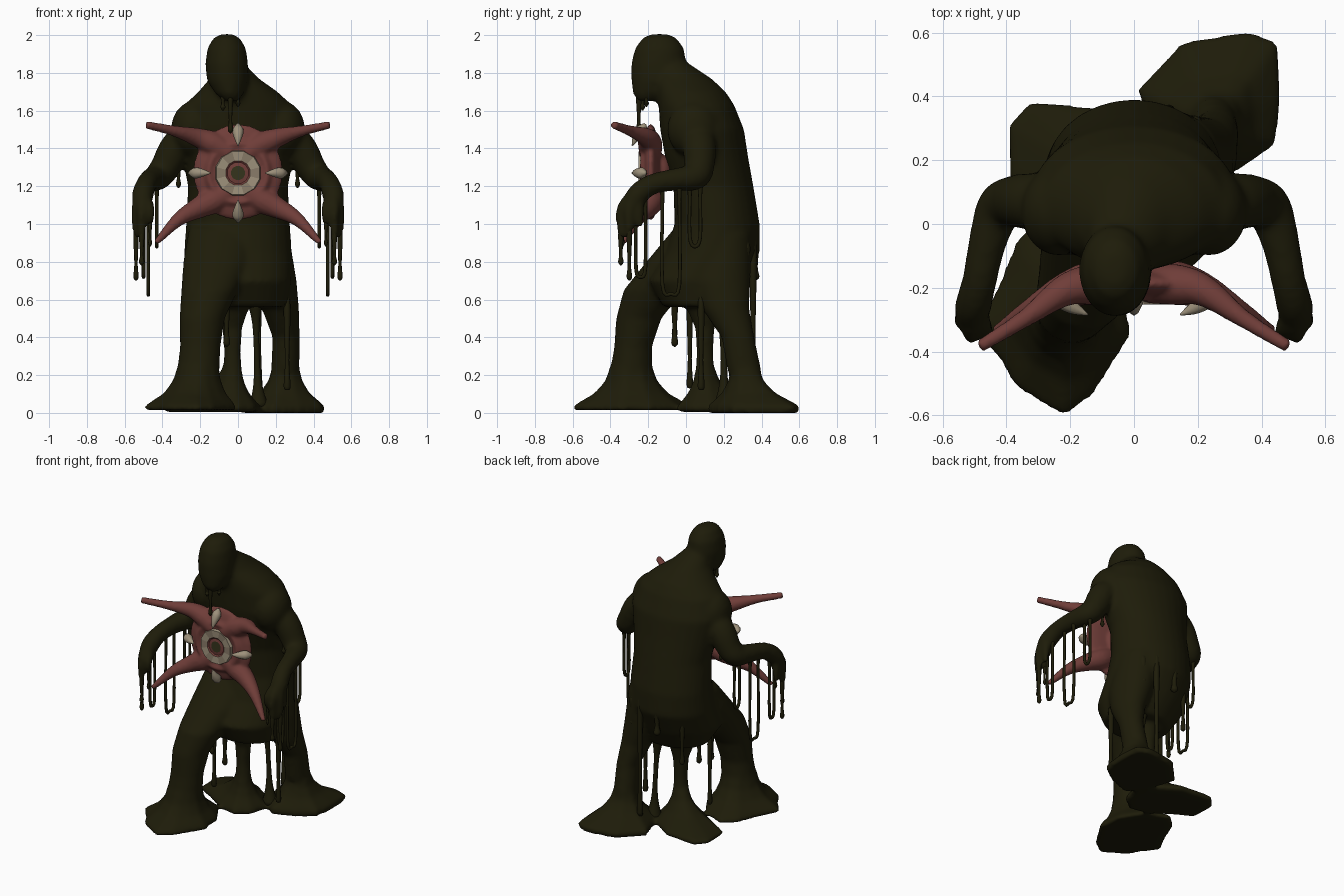
import bpy, bmesh
from math import sin, cos, pi, tau
from mathutils import Vector, Quaternion, Matrix

cube = bpy.data.objects.get("Cube")
if cube:
    bpy.data.objects.remove(cube)


def material(name, rgb):
    m = bpy.data.materials.new(name)
    m.use_nodes = True
    m.diffuse_color = (*rgb, 1)
    bsdf = m.node_tree.nodes["Principled BSDF"]
    bsdf.inputs["Base Color"].default_value = (*rgb, 1)
    bsdf.inputs["Roughness"].default_value = 0.8
    return m


MUD = material("dark_olive_mud", (0.0128, 0.0115, 0.0028))
FLESH = material("dull_red_flesh", (0.16, 0.047, 0.040))
CREAM = material("cream_tooth", (0.34, 0.285, 0.20))
TAN = material("dusky_tan", (0.25, 0.20, 0.14))
THROAT = material("murky_olive_throat", (0.035, 0.034, 0.012))


def skin(bm, rings):
    """Bridge equal rings of points and cap both ends."""
    loops = [[bm.verts.new(p) for p in r] for r in rings]
    n = len(loops[0])
    for a, b in zip(loops, loops[1:]):
        for i in range(n):
            j = (i + 1) % n
            bm.faces.new((a[i], a[j], b[j], b[i]))
    bm.faces.new(loops[0][::-1])
    bm.faces.new(loops[-1])


def loft(bm, sections, n=28):
    """Stack horizontal ellipses (z, cx, cy, rx, ry)."""
    skin(bm, [[(cx + rx * cos(tau * i / n), cy + ry * sin(tau * i / n), z) for i in range(n)]
              for z, cx, cy, rx, ry in sections])


def foot(bm, ankle, radius, base, outline):
    """Flare from a round ankle out to a ragged puddle outline."""
    c = Vector(ankle)
    rings = []
    for t, z in ((0, .25), (.14, .17), (.42, .105), (.8, .06), (1, .035), (.98, base)):
        ring = []
        for p in outline:
            d = Vector(p) - c
            q = c + d.normalized() * (radius * (1 - t) + d.length * t)
            ring.append((q.x, q.y, z))
        rings.append(ring)
    skin(bm, rings)


def tube(bm, pts, n=10, steps=4):
    """Tapered tube along a smooth path of (x, y, z, radius)."""
    p = [Vector(q) for q in pts]
    p = [2 * p[0] - p[1]] + p + [2 * p[-1] - p[-2]]
    path = []
    for a, b, c, d in zip(p, p[1:], p[2:], p[3:]):
        for s in range(steps):
            t = s / steps
            path.append(0.5 * (2 * b + (c - a) * t + (2 * a - 5 * b + 4 * c - d) * t * t
                               + (3 * b - a - 3 * c + d) * t ** 3))
    path.append(p[-2])
    pos = [q.to_3d() for q in path]
    rings, turn, last = [], Quaternion(), Vector((0, 0, 1))
    for i, q in enumerate(path):
        t = (pos[min(i + 1, len(pos) - 1)] - pos[max(i - 1, 0)]).normalized()
        turn = last.rotation_difference(t) @ turn
        last = t
        r = max(q.w, 0.002)
        rings.append([pos[i] + turn @ Vector((r * cos(tau * k / n), r * sin(tau * k / n), 0))
                      for k in range(n)])
    skin(bm, rings)


def ball(bm, centre, size):
    mat = Matrix.Translation(centre) @ Matrix.Diagonal((*size, 1))
    bmesh.ops.create_uvsphere(bm, u_segments=24, v_segments=14, radius=1, matrix=mat)


def finish(bm, name, mats, voxel=0, smooth=0, flat=False):
    bmesh.ops.recalc_face_normals(bm, faces=bm.faces)
    for f in bm.faces:
        f.smooth = not flat
    me = bpy.data.meshes.new(name)
    bm.to_mesh(me)
    bm.free()
    for m in mats:
        me.materials.append(m)
    ob = bpy.data.objects.new(name, me)
    bpy.context.collection.objects.link(ob)
    if voxel:
        r = ob.modifiers.new("Blend", 'REMESH')
        r.mode, r.voxel_size, r.use_smooth_shade = 'VOXEL', voxel, True
        s = ob.modifiers.new("Soften", 'SMOOTH')
        s.factor, s.iterations = 0.5, smooth


# Body: torso, head, three melting legs and both arms, fused together
bm = bmesh.new()
loft(bm, [(1.86, -.045, -.085, .07, .085), (1.77, -.02, -.01, .13, .145), (1.7, 0, .03, .21, .18),
          (1.63, 0, .055, .285, .2), (1.5, 0, .085, .325, .222), (1.35, 0, .11, .295, .22),
          (1.2, 0, .145, .265, .212), (1.0, 0, .165, .275, .225), (.85, 0, .14, .285, .25),
          (.7, 0, .06, .285, .26), (.56, .03, .06, .22, .18)])
loft(bm, [(2.005, -.06, -.14, .03, .045), (1.985, -.06, -.14, .07, .09), (1.93, -.06, -.14, .102, .13),
          (1.85, -.06, -.145, .113, .145), (1.76, -.055, -.15, .11, .14),
          (1.69, -.045, -.19, .075, .09), (1.65, -.035, -.21, .035, .045)])
# front leg
loft(bm, [(.98, -.08, .06, .18, .12), (.8, -.11, -.05, .18, .16), (.65, -.15, -.17, .15, .16),
          (.5, -.19, -.25, .12, .12), (.35, -.2, -.28, .107, .1), (.22, -.21, -.29, .112, .112)])
foot(bm, (-.21, -.29), .112, .015,
     [(-.5, -.33), (-.42, -.43), (-.375, -.51), (-.22, -.605), (-.13, -.54), (-.06, -.43),
      (-.01, -.35), (-.03, -.18), (-.12, -.04), (-.28, .03), (-.37, -.05), (-.43, -.2)])
# back leg
loft(bm, [(.95, .12, .2, .15, .15), (.7, .18, .18, .13, .16), (.55, .225, .21, .098, .125),
          (.4, .255, .275, .072, .087), (.22, .25, .31, .075, .09)])
foot(bm, (.25, .31), .075, 0,
     [(.01, .42), (.08, .21), (.18, .11), (.33, .17), (.445, .25), (.46, .4),
      (.45, .57), (.36, .605), (.15, .57)])
# slim middle leg with a wide puddle
loft(bm, [(.66, -.03, .09, .13, .13), (.55, -.03, .09, .085, .085), (.45, -.03, .1, .052, .052),
          (.32, -.03, .1, .044, .044), (.22, -.03, .1, .05, .05)])
foot(bm, (-.03, .1), .05, .005,
     [(-.39, .14), (-.28, .08), (-.13, -.02), (0, -.05), (.09, .02), (.12, .14),
      (.04, .27), (-.1, .365), (-.33, .385), (-.395, .31)])
for s in (-1, 1):
    ball(bm, (s * .235, .04, 1.5), (.12, .14, .15))
    tube(bm, [(s * .2, .06, 1.5, .09), (s * .32, .07, 1.41, .09), (s * .385, .07, 1.3, .08),
              (s * .425, .045, 1.25, .073), (s * .46, -.06, 1.235, .06), (s * .485, -.18, 1.21, .055),
              (s * .505, -.26, 1.15, .058), (s * .51, -.31, 1.06, .045)], n=16)
    # knuckles and fingers
    for x, y, z in ((.54, -.3, .93), (.51, -.345, .92), (.465, -.335, 1.0), (.53, -.245, .98)):
        tube(bm, [(s * .505, -.26, 1.16, .035), (s * x, y, 1.08, .027), (s * x, y, z, .017)])
finish(bm, "melting_body", [MUD], voxel=0.0155, smooth=6)

# Hanging drips with a rounded bead at the end
bm = bmesh.new()


def drip(x, y, top, low, r=.011):
    h = top - low
    tube(bm, [(x, y, top, r * .4), (x, y, top - .2 * h, r * 1.3), (x, y, low + .3 * h, r * .8),
              (x, y, low + .02, r * 1.3), (x, y, low, r * .3)], n=8)


def strand_loop(x, y0, y1, top, low, r=.010):
    mid = (y0 + y1) / 2
    tube(bm, [(x, y0, top, r * 2), (x, y0, top - .1, r), (x, y0, low + .05, r), (x, mid, low, r),
              (x, y1, low + .05, r), (x, y1, top - .1, r), (x, y1, top, r * 2)], n=8)


for s in (-1, 1):
    strand_loop(s * .475, -.125, -.035, 1.22, .63)
    strand_loop(s * .43, .02, .075, 1.24, .88)
    strand_loop(s * .5, -.265, -.215, 1.18, .72)
    drip(s * .54, -.3, 1.0, .70)
    drip(s * .51, -.345, .98, .78)
    drip(s * .465, -.335, 1.05, .88, .008)
    drip(s * .315, .06, 1.36, 1.19)
for spec in ((-.04, -.25, 1.72, 1.48), (-.08, -.23, 1.72, 1.6), (0, -.21, 1.72, 1.62),
             (-.06, -.06, .64, .35, .014), (-.16, -.06, .66, .4, .012), (-.2, .02, .66, .13, .013),
             (.26, .08, .65, .12, .014), (.11, .355, 1.0, .1, .015), (-.03, .365, .95, .7, .018),
             (.19, .315, .92, .7, .02), (-.17, .285, .85, .5, .013)):
    drip(*spec)
# thin strand reaching the ground
tube(bm, [(.09, .18, .62, .05), (.095, .19, .47, .02), (.1, .2, .28, .016),
          (.105, .2, .14, .026), (.11, .2, .03, .055)])
finish(bm, "drips", [MUD])

# Star-shaped creature clinging to the chest
bm = bmesh.new()
ball(bm, (0, -.187, 1.275), (.238, .052, .255))
ball(bm, (0, -.13, 1.27), (.1, .06, .1))
for s in (-1, 1):
    tube(bm, [(s * .04, -.19, 1.37, .06), (s * .13, -.19, 1.425, .065), (s * .22, -.21, 1.46, .05),
              (s * .34, -.295, 1.493, .029), (s * .485, -.385, 1.525, .021)], n=14)
    tube(bm, [(s * .04, -.185, 1.18, .06), (s * .13, -.185, 1.125, .07), (s * .22, -.21, 1.08, .055),
              (s * .32, -.265, 1.02, .036), (s * .435, -.335, .9, .016)], n=14)
lip = [(.155 * cos(tau * i / 24), -.222, 1.27 + .155 * sin(tau * i / 24), .022) for i in range(25)]
tube(bm, lip, steps=1)
finish(bm, "star_creature", [FLESH], voxel=0.011, smooth=4)

# Mouth: segmented pale ring, red gullet and murky throat
bm = bmesh.new()
n = 12
profile = [(.125, -.228), (.118, -.252), (.067, -.249), (.058, -.242), (.038, -.245)]
rows = [[bm.verts.new((r * cos(tau * (i + .5) / n), y, 1.27 + r * sin(tau * (i + .5) / n)))
         for i in range(n)] for r, y in profile]
for k, (a, b) in enumerate(zip(rows, rows[1:])):
    for i in range(n):
        j = (i + 1) % n
        f = bm.faces.new((a[i], a[j], b[j], b[i]))
        f.material_index = i % 2 if k < 2 else 2
bm.faces.new(rows[-1]).material_index = 3
finish(bm, "mouth_ring", [CREAM, TAN, FLESH, THROAT], flat=True)

# Four fangs curving in towards the mouth
bm = bmesh.new()
for k in range(4):
    c, s = cos(k * pi / 2), sin(k * pi / 2)
    tube(bm, [(c * r, y, 1.27 + s * r, w) for r, y, w in
              ((.26, -.215, .008), (.228, -.235, .03), (.19, -.262, .022), (.145, -.285, .003))], n=8)
finish(bm, "fangs", [CREAM])
